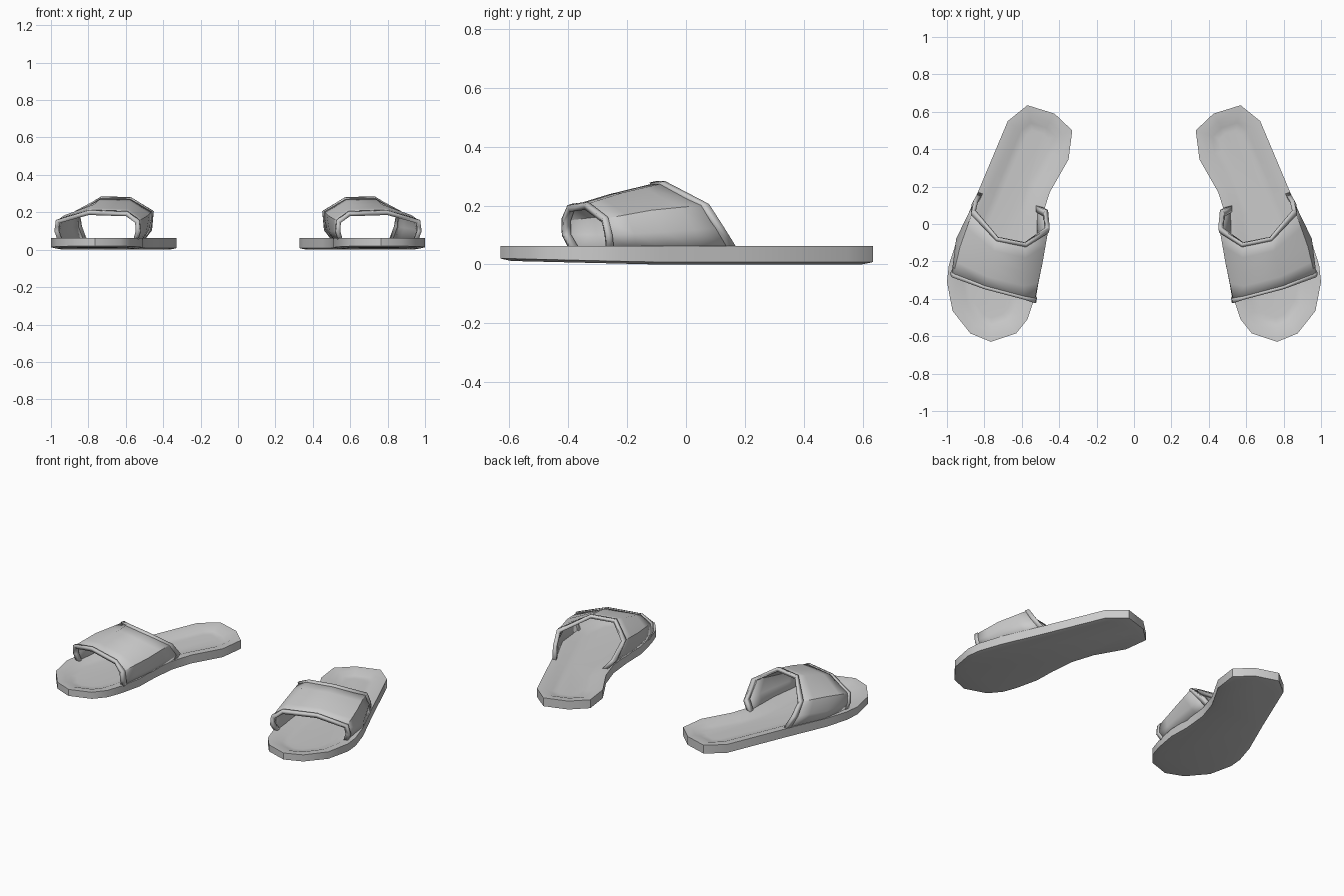
import bpy, bmesh
from mathutils import Vector

if "Cube" in bpy.data.objects:
    bpy.data.objects.remove(bpy.data.objects["Cube"])


def make(name, loops, closed, caps=(), thick=0.0):
    """Skin a list of point loops, then mirror to make the pair."""
    bm = bmesh.new()
    rows = [[bm.verts.new(p) for p in loop] for loop in loops]
    n = len(rows[0])
    for a, b in zip(rows, rows[1:]):
        for i in range(n if closed else n - 1):
            j = (i + 1) % n
            bm.faces.new((a[i], a[j], b[j], b[i]))
    for c in caps:
        bm.faces.new(rows[c])
    bmesh.ops.recalc_face_normals(bm, faces=bm.faces[:])
    mesh = bpy.data.meshes.new(name)
    bm.to_mesh(mesh)
    bm.free()
    ob = bpy.data.objects.new(name, mesh)
    bpy.context.collection.objects.link(ob)
    bpy.ops.object.select_all(action='DESELECT')
    ob.select_set(True)
    bpy.context.view_layer.objects.active = ob
    bpy.ops.object.shade_smooth_by_angle(angle=0.7)
    if thick:
        s = ob.modifiers.new("thickness", 'SOLIDIFY')
        s.thickness = thick
        s.offset = 0
    m = ob.modifiers.new("pair", 'MIRROR')
    m.use_mirror_merge = False
    return ob


# Sole outline of one sandal, counter-clockwise from the heel
outline = [(.57, .635), (.425, .59), (.33, .50), (.35, .345), (.45, .17),
           (.495, .03), (.51, -.13), (.51, -.27), (.54, -.42), (.57, -.51),
           (.63, -.585), (.765, -.63), (.875, -.585), (.97, -.465),
           (1.0, -.31), (.99, -.22), (.945, -.08), (.835, .17), (.675, .55)]


def inset(d):
    pts = [Vector(p) for p in outline]
    res = []
    for i, p in enumerate(pts):
        a = (p - pts[i - 1]).normalized()
        b = (pts[(i + 1) % len(pts)] - p).normalized()
        n = Vector((-a.y - b.y, a.x + b.x)).normalized()
        res.append(p + n * d / max(.6, n.dot(Vector((-a.y, a.x)))))
    return res


def sole_loop(d, z, spring):
    return [(p.x, p.y, z + spring * min(1, max(0, (-p.y - .1) / .5))) for p in inset(d)]


# Sole: chamfered underside, upright wall, sunken footbed
make("sole", [sole_loop(.035, 0, .012), sole_loop(.0, .008, .012),
              sole_loop(0, .062, 0), sole_loop(.05, .058, 0),
              sole_loop(.085, .043, 0), sole_loop(.12, .040, 0)], True, (0, -1))

# Strap cross-sections from inner side over the instep to the outer side
front = [(.55, -.39, .045), (.535, -.42, .10), (.54, -.42, .15), (.595, -.40, .19),
         (.80, -.345, .197), (.965, -.285, .15), (.97, -.275, .10), (.95, -.27, .045)]
middle = [(.525, -.15, .045), (.495, -.19, .10), (.495, -.21, .175), (.585, -.26, .233),
          (.765, -.215, .238), (.925, -.12, .18), (.945, -.08, .11), (.925, -.06, .045)]
back = [(.52, .10, .045), (.47, .075, .11), (.462, -.02, .205), (.58, -.10, .272),
        (.73, -.07, .272), (.855, .075, .20), (.845, .125, .125), (.815, .175, .045)]


def between(a, b, t):
    return [Vector(p).lerp(Vector(q), t) for p, q in zip(a, b)]


make("strap", [front, between(front, middle, .5), middle,
               between(middle, back, .5), back], False, thick=.012)

# Raised binding along both strap edges
make("front_binding", [front, between(front, middle, .12)], False, thick=.024)
make("back_binding", [between(middle, back, .87), back], False, thick=.024)
